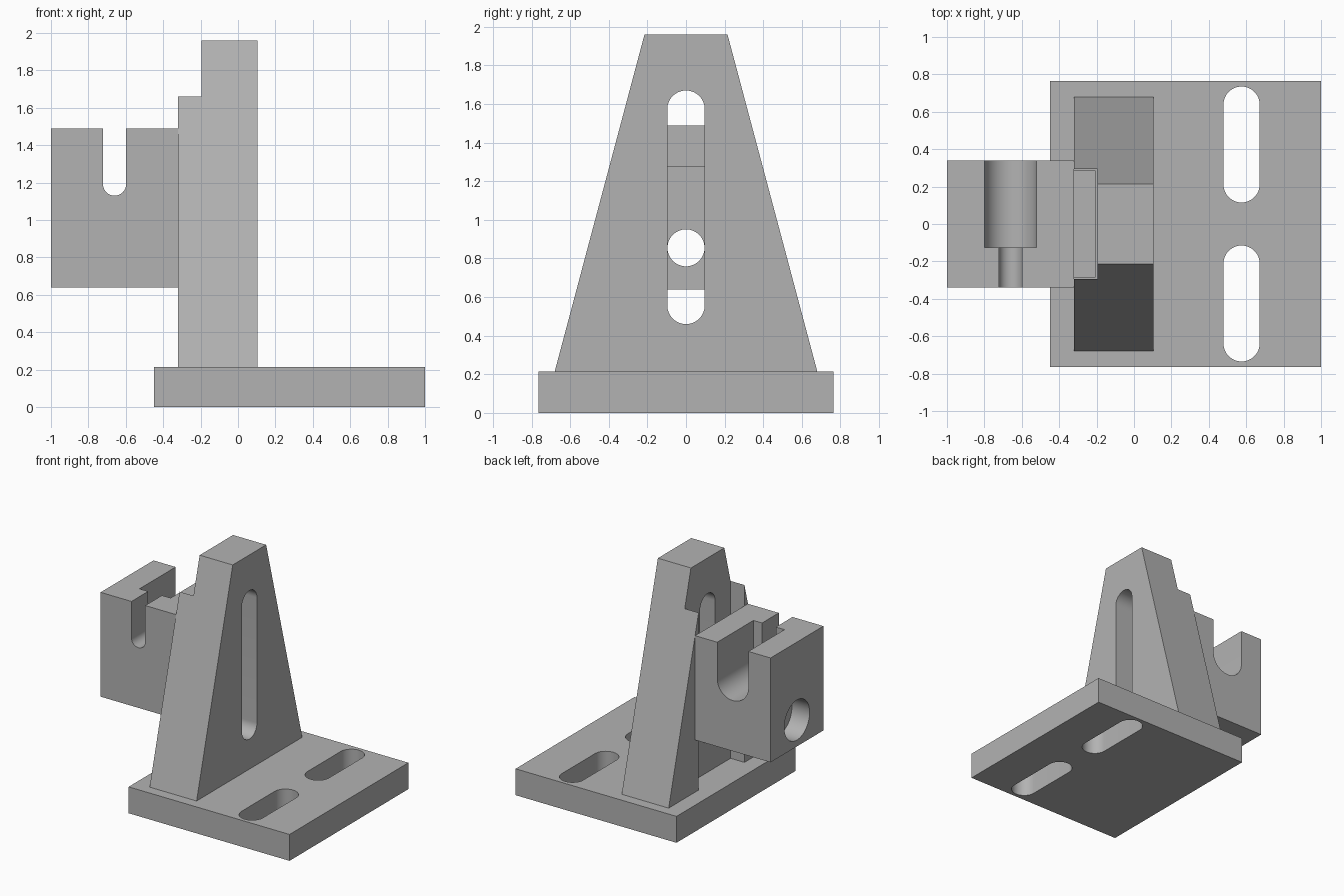
import bpy, bmesh, math
from mathutils import Vector

old = bpy.data.objects.get("Cube")
if old:
    bpy.data.objects.remove(old, do_unlink=True)

steel = bpy.data.materials.new("plain grey")
steel.use_nodes = True
GREY = (0.45, 0.45, 0.45, 1)
steel.diffuse_color = GREY
steel.node_tree.nodes["Principled BSDF"].inputs["Base Color"].default_value = GREY


def prism(name, outline, axis, start, end):
    """Extrude a 2D outline along an axis; outline is in the other two axes, in order."""
    def place(p, depth):
        co = list(p)
        co.insert("xyz".index(axis), depth)
        return Vector(co)
    bm = bmesh.new()
    face = bm.faces.new([bm.verts.new(place(p, start)) for p in outline])
    moved = bmesh.ops.extrude_face_region(bm, geom=[face])["geom"]
    shift = place((0, 0), end - start)
    bmesh.ops.translate(bm, vec=shift, verts=[g for g in moved if isinstance(g, bmesh.types.BMVert)])
    bmesh.ops.recalc_face_normals(bm, faces=bm.faces)
    mesh = bpy.data.meshes.new(name)
    bm.to_mesh(mesh)
    bm.free()
    mesh.materials.append(steel)
    obj = bpy.data.objects.new(name, mesh)
    bpy.context.collection.objects.link(obj)
    return obj


def rect(u0, u1, v0, v1):
    return [(u0, v0), (u1, v0), (u1, v1), (u0, v1)]


def slot(u, v0, v1, r, steps=24):
    """Round-ended slot running along v; equal arc centres give a circle."""
    pts = []
    for centre, turn in ((v1 - r, 0), (v0 + r, math.pi)):
        last = steps if v1 - v0 > 2 * r + 1e-6 else steps - 1
        for i in range(last + 1):
            a = turn + math.pi * i / steps
            pts.append((u + r * math.cos(a), centre + r * math.sin(a)))
    return pts


def circle(u, v, r):
    return slot(u, v - r, v + r, r)


def boolean(target, tool, operation="DIFFERENCE"):
    mod = target.modifiers.new(operation, "BOOLEAN")
    mod.operation, mod.object, mod.solver = operation, tool, "EXACT"
    bpy.context.view_layer.objects.active = target
    bpy.ops.object.modifier_apply(modifier=mod.name)
    bpy.data.objects.remove(tool, do_unlink=True)


# Base plate with two mounting slots
base = prism("base_plate", rect(-0.45, 1.0, -0.765, 0.765), "z", 0, 0.215)
for v0, v1 in ((0.115, 0.735), (-0.735, -0.115)):
    boolean(base, prism("cutter", slot(0.575, v0, v1, 0.097), "z", -0.1, 0.4))

# Tapered upright with a guide channel and an adjustment slot
taper = [(-0.68, 0.215), (0.68, 0.215), (0.215, 1.96), (-0.215, 1.96)]
upright = prism("upright", taper, "x", -0.32, 0.103)
boolean(upright, prism("cutter", rect(-0.295, 0.295, 0.215 - 0.1, 2.1), "x", -0.5, -0.195))
boolean(upright, prism("cutter", slot(0, 0.46, 1.67, 0.097), "x", -0.5, 0.4))

# Sliding block with a guide tongue
block = prism("sliding_block", rect(-0.34, 0.34, 0.64, 1.49), "x", -1.0, -0.32)
boolean(block, prism("tongue", rect(-0.287, 0.287, 0.64, 1.28), "x", -0.32, -0.205), "UNION")

# Stepped U notch, wide at the back and narrow at the front
for r, y0, y1 in ((0.14, -0.125, 0.5), (0.062, -0.5, 0.0)):
    boolean(block, prism("cutter", slot(-0.66, 1.192 - r, 1.8, r), "y", y0, y1))

# Counterbored bolt hole through the block
boolean(block, prism("cutter", circle(0, 0.855, 0.163), "x", -1.2, -0.84))
boolean(block, prism("cutter", circle(0, 0.855, 0.096), "x", -0.9, 0.0))

# Smooth round walls, keep machined edges sharp
for obj in (base, upright, block):
    bpy.ops.object.select_all(action="DESELECT")
    obj.select_set(True)
    bpy.context.view_layer.objects.active = obj
    bpy.ops.object.shade_smooth_by_angle(angle=math.radians(30))
